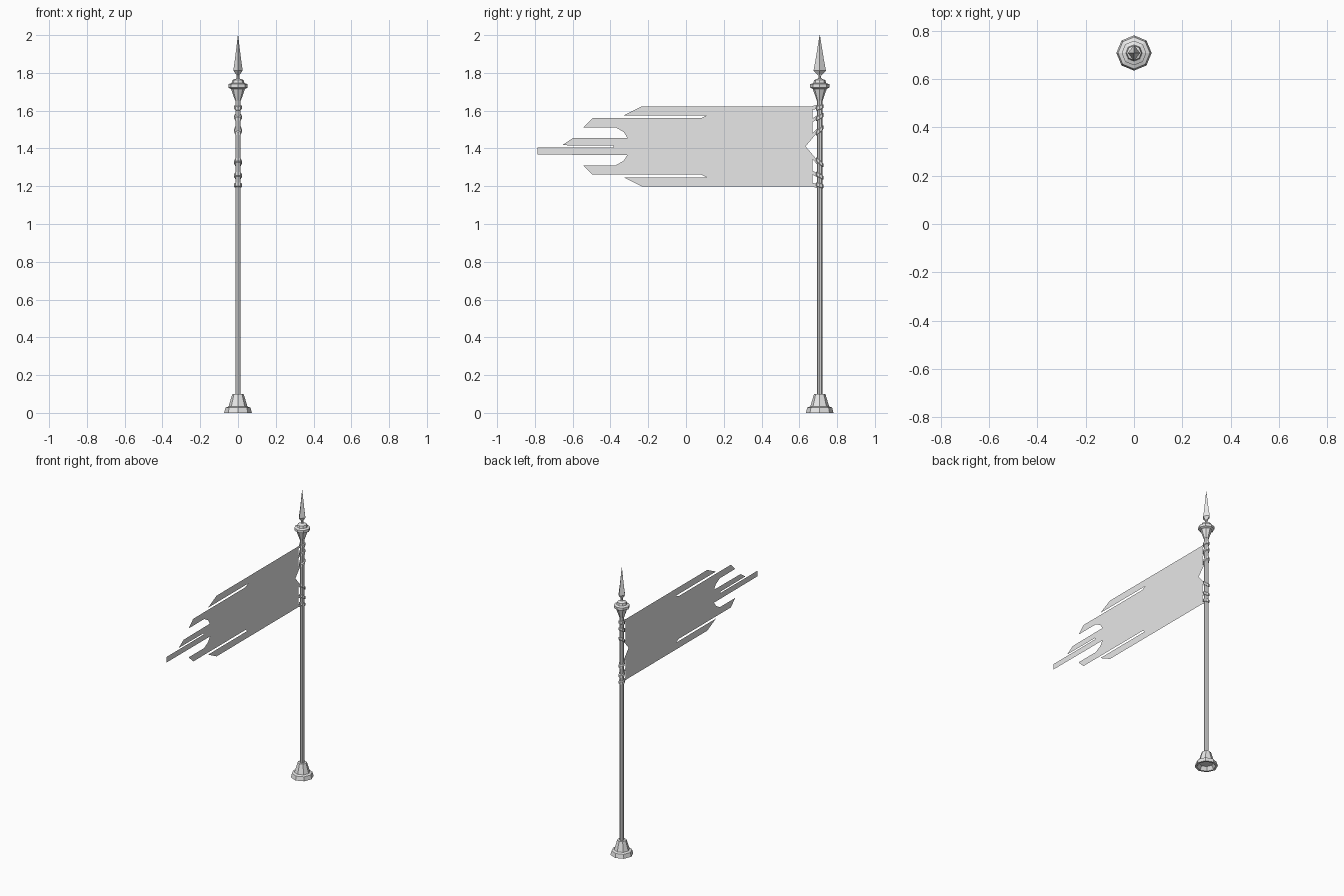
import bpy, bmesh, math

cube = bpy.data.objects.get("Cube")
if cube:
    bpy.data.objects.remove(cube, do_unlink=True)

POLE_Y = 0.708
MID_Z = 1.411

grey = bpy.data.materials.new("light_grey")
grey.use_nodes = True
grey.diffuse_color = (0.8, 0.8, 0.8, 1)
grey.node_tree.nodes["Principled BSDF"].inputs["Base Color"].default_value = (0.8, 0.8, 0.8, 1)


def add_object(name, bm):
    mesh = bpy.data.meshes.new(name)
    bm.to_mesh(mesh)
    bm.free()
    mesh.materials.append(grey)
    obj = bpy.data.objects.new(name, mesh)
    bpy.context.collection.objects.link(obj)
    return obj


def lathe(name, profile, sides=8, squash=1.0, slope=0.0, closed=False):
    """Turn (radius, z) points around the pole axis; slope tilts the result."""
    bm = bmesh.new()
    rings = []
    for r, z in profile:
        ring = []
        for i in range(sides):
            a = math.tau * i / sides
            y = r * math.sin(a)
            ring.append(bm.verts.new((r * squash * math.cos(a), POLE_Y + y, z + slope * y)))
        rings.append(ring)
    pairs = list(zip(rings, rings[1:]))
    if closed:
        pairs.append((rings[-1], rings[0]))
    else:
        bm.faces.new(rings[0][::-1])
        bm.faces.new(rings[-1])
    for low, high in pairs:
        for i in range(sides):
            j = (i + 1) % sides
            bm.faces.new((low[i], low[j], high[j], high[i]))
    bmesh.ops.remove_doubles(bm, verts=bm.verts, dist=1e-5)
    bmesh.ops.recalc_face_normals(bm, faces=bm.faces)
    return add_object(name, bm)


# Pole, stepped foot with a hollow underside, and turned finial
lathe("pole", [(0.0145, 0.05), (0.0145, 1.70)])
lathe("foot", [(0.045, 0.025), (0.06, 0), (0.073, 0), (0.066, 0.028),
               (0.05, 0.034), (0.03, 0.1)])
lathe("finial", [(0.016, 1.655), (0.022, 1.672), (0.037, 1.715), (0.051, 1.722),
                 (0.051, 1.74), (0.034, 1.746), (0.03, 1.762), (0.008, 1.77)])
lathe("spear_neck", [(0.012, 1.76), (0.007, 1.775), (0.009, 1.80)])
lathe("spear_head", [(0.007, 1.785), (0.033, 1.812), (0.022, 1.87), (0.001, 2.0)],
      sides=4, squash=0.75)

# Torn banner: upper half of the outline, from the pole notch round to the tail
upper = [(0.708, 1.5), (0.708, 1.52), (0.67, 1.48), (0.67, 1.54),
         (0.706, 1.56), (0.706, 1.583), (0.67, 1.56), (0.67, 1.605),
         (0.708, 1.612), (0.708, 1.635), (0.665, 1.623), (-0.235, 1.623),
         (-0.33, 1.575), (0.11, 1.575), (0.08, 1.56), (-0.495, 1.56),
         (-0.543, 1.512), (-0.373, 1.512), (-0.33, 1.487), (-0.31, 1.456)]
tail = [(-0.60, 1.454), (-0.655, 1.417), (-0.383, 1.416), (-0.383, 1.406),
        (-0.787, 1.406), (-0.787, 1.367)]
lower = [(y, 2 * MID_Z - z) for y, z in reversed(upper)]
bm = bmesh.new()
outline = [bm.verts.new((0, y, z)) for y, z in [(0.633, MID_Z)] + upper + tail + lower]
face = bm.faces.new(outline)
face.normal_update()
if face.normal.x < 0:
    face.normal_flip()
bmesh.ops.triangulate(bm, faces=bm.faces, ngon_method='EAR_CLIP')
add_object("torn_banner", bm)

# Cloth ties wrapped around the pole, mirrored above and below the middle
for n, (z, slope) in enumerate([(1.617, 0.3), (1.566, 0.6), (1.495, 0.9)], 1):
    for side, sign in (("upper", 1), ("lower", -1)):
        c = MID_Z + sign * (z - MID_Z)
        band = [(0.012, c - 0.013), (0.02, c - 0.009), (0.02, c + 0.009), (0.012, c + 0.013)]
        lathe(f"{side}_tie_{n}", band, slope=sign * slope, closed=True)
